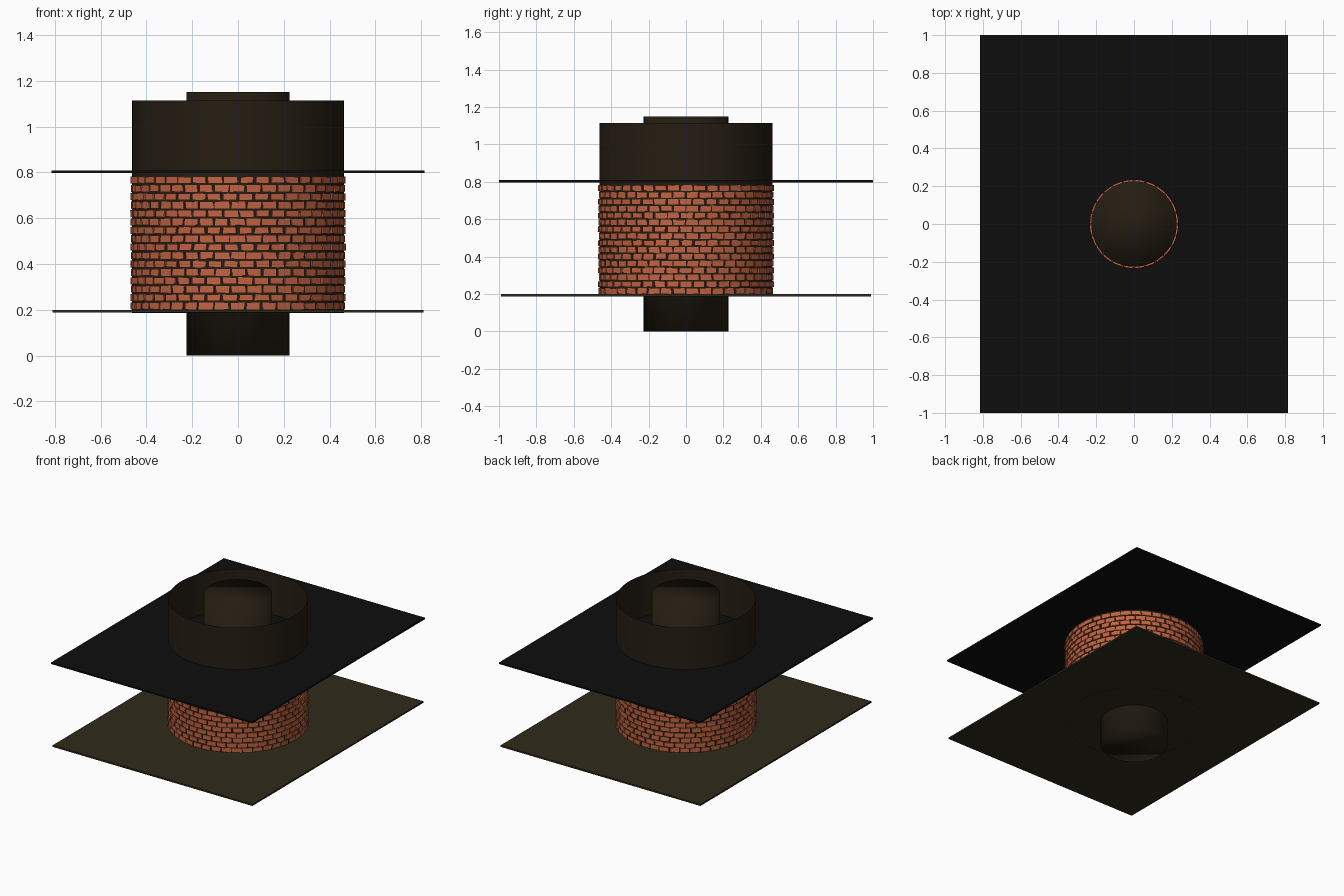
import bpy, bmesh, math, random
from mathutils import Vector

if "Cube" in bpy.data.objects:
    bpy.data.objects.remove(bpy.data.objects["Cube"])

random.seed(7)


def material(name, rgb):
    m = bpy.data.materials.new(name)
    m.diffuse_color = (*rgb, 1)
    m.use_nodes = True
    m.node_tree.nodes["Principled BSDF"].inputs["Base Color"].default_value = m.diffuse_color
    return m


BRICK = material("brick red", (0.53, 0.125, 0.055))
MORTAR = material("dark mortar", (0.018, 0.012, 0.006))
BLACK = material("black", (0.004, 0.004, 0.004))
OLIVE = material("dark olive", (0.03, 0.023, 0.011))


def finish(bm, name, mat, smooth=False):
    mesh = bpy.data.meshes.new(name)
    bm.to_mesh(mesh)
    bm.free()
    ob = bpy.data.objects.new(name, mesh)
    bpy.context.collection.objects.link(ob)
    if mat:
        mesh.materials.append(mat)
    for p in mesh.polygons:
        p.use_smooth = smooth
    return ob


def cylinder(name, radius, z0, z1, mat, caps=True, smooth=True):
    bm = bmesh.new()
    bmesh.ops.create_cone(bm, segments=64, radius1=radius, radius2=radius,
                          depth=z1 - z0, cap_ends=caps)
    bmesh.ops.translate(bm, verts=bm.verts, vec=(0, 0, (z0 + z1) / 2))
    return finish(bm, name, mat, smooth)


def plate(name, hx, hy, z0, z1, mat):
    bm = bmesh.new()
    bmesh.ops.create_cube(bm, size=1)
    for v in bm.verts:
        v.co = Vector((v.co.x * 2 * hx, v.co.y * 2 * hy,
                       (z0 + z1) / 2 + v.co.z * (z1 - z0)))
    return finish(bm, name, mat)


def brick_ring(name, r_in, r_out, count, rows, z0, z1):
    """Running-bond courses of slightly irregular bricks."""
    bm = bmesh.new()
    row_h = (z1 - z0) / rows
    step = math.tau / count
    for row in range(rows):
        turn = (row % 2) * 0.5 + random.uniform(-0.08, 0.08)
        proud = 0.003 if row % 2 else 0.0
        for i in range(count):
            brick = bmesh.ops.create_cube(bm, size=1)["verts"]
            half = random.uniform(0.40, 0.46)
            outer = r_out - 0.003 + proud + random.uniform(-0.002, 0.001)
            for v in brick:
                a = (i + turn + 2 * v.co.x * half
                     + random.uniform(-0.05, 0.05)) * step
                r = outer if v.co.y > 0 else r_in
                z = (z0 + (row + 0.5 + v.co.z * 0.8) * row_h
                     + random.uniform(-0.0015, 0.0015))
                v.co = Vector((r * math.sin(a), -r * math.cos(a), z))
    bmesh.ops.recalc_face_normals(bm, faces=bm.faces)
    return finish(bm, name, BRICK)


# Inner solid core and thin open outer sleeve
cylinder("inner_core", 0.226, 0.0, 1.15, MORTAR)
cylinder("outer_sleeve", 0.463, 0.186, 1.115, MORTAR, caps=False)

# Brick facing around the sleeve, and a hidden lining around the core
brick_ring("outer_bricks", 0.450, 0.471, 42, 16, 0.198, 0.785)
brick_ring("inner_bricks", 0.220, 0.235, 24, 16, 0.198, 0.785)

# Flat plates above and below the bricks
top = plate("upper_plate", 0.815, 1.0, 0.797, 0.809, BLACK)
plate("lower_plate", 0.81, 0.99, 0.187, 0.199, OLIVE)

# Opening in the upper plate around the core
cutter = cylinder("opening_cutter", 0.233, 0.7, 0.9, None, smooth=False)
cutter.hide_render = True
cutter.hide_set(True)
cut = top.modifiers.new("opening", 'BOOLEAN')
cut.operation = 'DIFFERENCE'
cut.object = cutter
